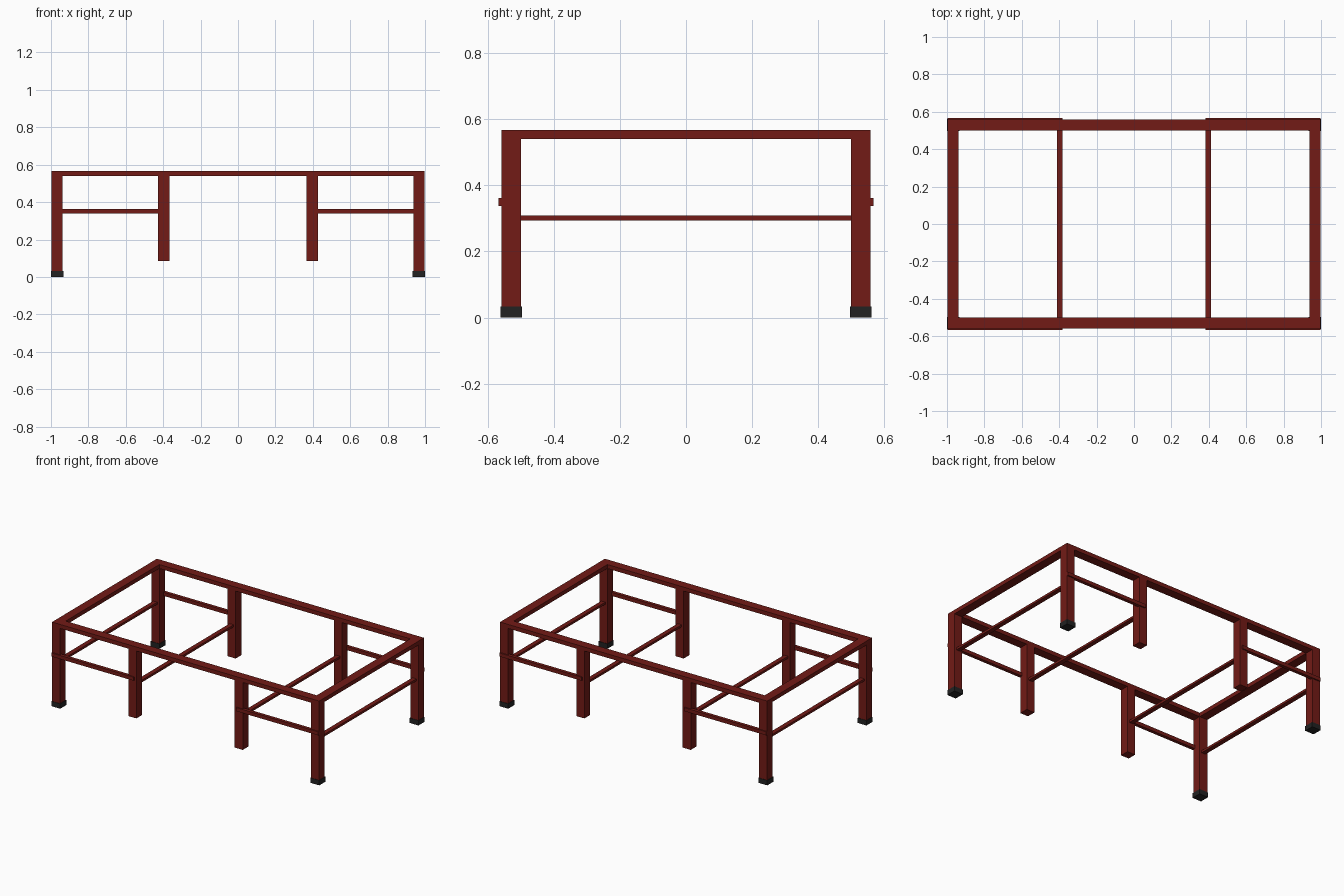
import bpy

if "Cube" in bpy.data.objects:
    bpy.data.objects.remove(bpy.data.objects["Cube"])


def material(name, color):
    m = bpy.data.materials.new(name)
    m.diffuse_color = color
    m.use_nodes = True
    m.node_tree.nodes["Principled BSDF"].inputs["Base Color"].default_value = m.diffuse_color
    return m


RED = material("red_steel", (0.17, 0.011, 0.008, 1))
BLACK = material("black_rubber", (0.016, 0.016, 0.016, 1))


def box(name, x, y, z, mat=RED):
    """Box spanning the (min, max) pair on each axis."""
    spans = (x, y, z)
    bpy.ops.mesh.primitive_cube_add(size=1, location=[(a + b) / 2 for a, b in spans])
    ob = bpy.context.object
    ob.name = name
    ob.scale = [b - a for a, b in spans]
    bpy.ops.object.transform_apply(location=False, rotation=False, scale=True)
    ob.data.materials.append(mat)
    return ob


def around(c, half):
    return (c - half, c + half)


LEG_X, MID_X, LEG_Y = 0.967, 0.397, 0.529   # leg centres
HALF = 0.03                                 # half tube width
TOP = (0.54, 0.567)                         # height of the top frame

# Top frame: two long rails and two end rails between them
for sy, side in ((-1, "front"), (1, "back")):
    box(f"{side}_top_rail", (-LEG_X - HALF, LEG_X + HALF), around(sy * LEG_Y, HALF), TOP)

for sx, end in ((-1, "left"), (1, "right")):
    box(f"{end}_top_rail", around(sx * LEG_X, HALF), (-LEG_Y + HALF, LEG_Y - HALF), TOP)

    # Cross braces between the front and back legs
    for x, kind in ((LEG_X, "end"), (MID_X, "middle")):
        box(f"{end}_{kind}_cross_brace", around(sx * x, 0.015),
            (-LEG_Y + HALF, LEG_Y - HALF), (0.294, 0.309))

    for sy, side in ((-1, "front"), (1, "back")):
        tag = f"{side}_{end}"
        x, y = sx * LEG_X, sy * LEG_Y
        # Corner leg with rubber foot, and shorter middle leg
        box(f"{tag}_leg", around(x, HALF), around(y, HALF), (0.01, TOP[0]))
        box(f"{tag}_foot", around(x, 0.033), around(y, 0.033), (0, 0.033), BLACK)
        box(f"{tag}_middle_leg", around(sx * MID_X, HALF), around(y, HALF), (0.085, TOP[0]))
        # Side brace, slightly proud of the outer leg faces
        box(f"{tag}_side_brace", around(sx * 0.689, 0.307), around(sy * 0.556, 0.011),
            (0.338, 0.362))
